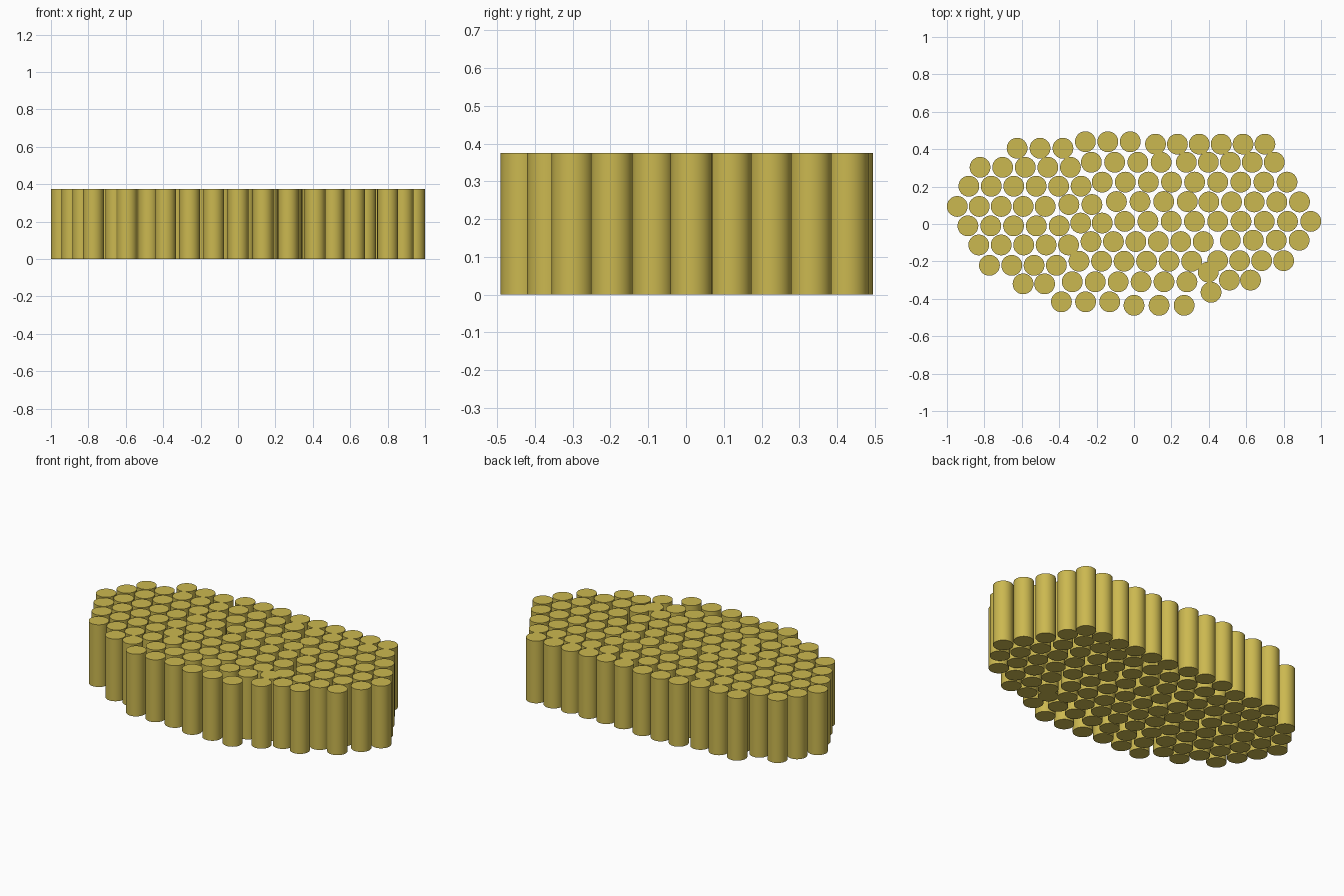
import bpy

RADIUS, HEIGHT, PITCH = 0.0555, 0.375, 0.122

mat = bpy.data.materials.new("straw yellow")
mat.diffuse_color = (0.60, 0.48, 0.08, 1)

# Runs of upright rods at about one pitch: (first x, last x, y), back to front
RUNS = [
    (-.625, -.38, .405), (-.26, -.02, .44), (.115, .70, .427),
    (-.823, -.34, .303), (-.228, .145, .33), (.28, .75, .33),
    (-.883, -.283, .202), (-.17, .818, .224),
    (-.945, -.475, .094), (-.348, -.225, .104), (-.094, .285, .12), (.40, .885, .118),
    (-.888, -.40, -.01), (-.285, -.17, .005), (-.05, .945, .014),
    (-.83, -.35, -.112), (-.23, .37, -.094), (.515, .883, -.087),
    (-.773, -.415, -.221), (-.294, .308, -.199), (.447, .80, -.196),
    (-.593, -.478, -.32), (-.33, .283, -.309), (.51, .623, -.30),
    (.397, .397, -.257), (.412, .412, -.365),
    (-.388, -.13, -.416), (0, .268, -.435),
]

# One shared rod mesh, smooth sides with sharp rims
bpy.ops.mesh.primitive_cylinder_add(vertices=48, radius=RADIUS, depth=HEIGHT)
first = bpy.context.object
bpy.ops.object.shade_smooth_by_angle()
mesh = first.data
mesh.name = "rod"
mesh.materials.append(mat)
bpy.data.objects.remove(first)

# Place the rods evenly along each run
for r, (x0, x1, y) in enumerate(RUNS, 1):
    gaps = round((x1 - x0) / PITCH)
    for k in range(gaps + 1):
        x = x0 + (x1 - x0) * k / max(gaps, 1)
        rod = bpy.data.objects.new(f"rod_run{r}_{k + 1}", mesh)
        rod.location = (x, y, HEIGHT / 2)
        bpy.context.collection.objects.link(rod)
